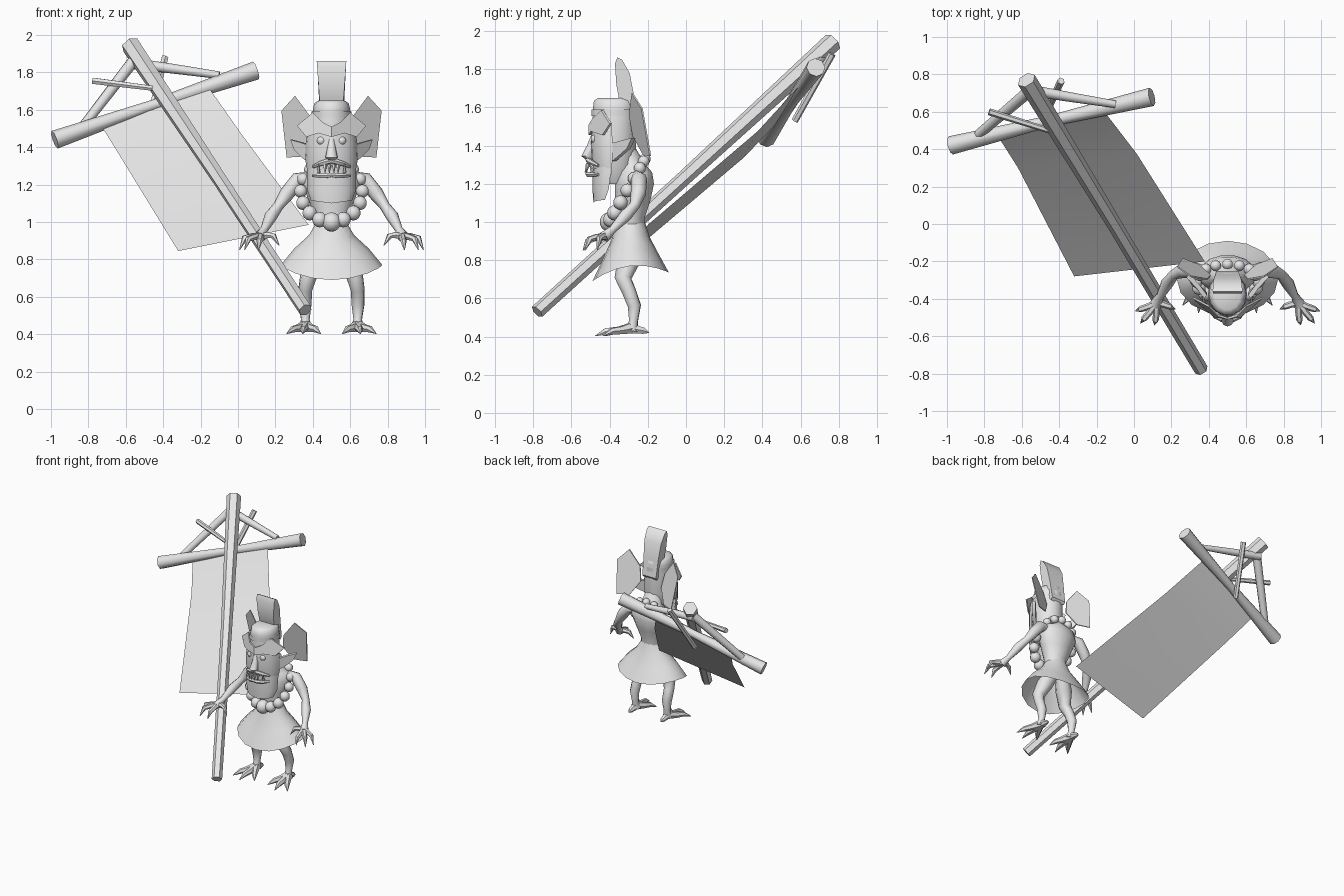
import bpy, bmesh, math
from mathutils import Vector, Quaternion

grey = bpy.data.materials.new("plain grey")
grey.diffuse_color = (0.8, 0.8, 0.8, 1)
CX = 0.5  # figure's centre line


def finish(bm, name, angle=50):
    bmesh.ops.recalc_face_normals(bm, faces=bm.faces)
    me = bpy.data.meshes.new(name)
    bm.to_mesh(me)
    bm.free()
    me.materials.append(grey)
    ob = bpy.data.objects.new(name, me)
    bpy.context.collection.objects.link(ob)
    bpy.ops.object.select_all(action='DESELECT')
    bpy.context.view_layer.objects.active = ob
    ob.select_set(True)
    if angle:
        bpy.ops.object.shade_smooth_by_angle(angle=math.radians(angle))
    return ob


def skin(bm, rings, caps=True, closed=True):
    rows = [[bm.verts.new(p) for p in r] for r in rings]
    n = len(rows[0])
    for a, b in zip(rows, rows[1:]):
        for i in range(n if closed else n - 1):
            j = (i + 1) % n
            bm.faces.new((a[i], a[j], b[j], b[i]))
    if caps:
        bm.faces.new(rows[0])
        bm.faces.new(rows[-1])


def add_tube(bm, pts, radii, n=8):
    # round section carried along a path
    pts = [Vector(p) for p in pts]
    t = (pts[1] - pts[0]).normalized()
    q = t.to_track_quat('Z', 'Y')
    rings = []
    for i, p in enumerate(pts):
        d = (pts[min(i + 1, len(pts) - 1)] - pts[max(i - 1, 0)]).normalized()
        q = t.rotation_difference(d) @ q
        t = d
        rings.append([p + q @ Vector((math.cos(k * math.tau / n), math.sin(k * math.tau / n), 0)) * radii[i]
                      for k in range(n)])
    skin(bm, rings)


def tubes(name, items, n=8):
    bm = bmesh.new()
    for pts, radii in items:
        add_tube(bm, pts, radii, n)
    return finish(bm, name)


def loft(name, rows, n=14, caps=True):
    # rows: z, centre y, x radius, y radius
    bm = bmesh.new()
    skin(bm, [[(CX + rx * math.cos(k * math.tau / n), cy + ry * math.sin(k * math.tau / n), z)
               for k in range(n)] for z, cy, rx, ry in rows], caps)
    return finish(bm, name)


def plate(name, pts, offset, angle=30):
    # flat outline with a small thickness
    bm = bmesh.new()
    skin(bm, [[Vector(p) for p in pts], [Vector(p) + Vector(offset) for p in pts]])
    return finish(bm, name, angle)


def ball(bm, p, r):
    g = bmesh.ops.create_uvsphere(bm, u_segments=10, v_segments=7, radius=r)
    bmesh.ops.translate(bm, verts=g['verts'], vec=p)


# banner frame
tubes("banner_pole", [([(-.575, .77, 1.945), (-.1, -.01, 1.23), (.36, -.78, .53)], [.052, .04, .038])], 6)
tubes("banner_crossbar", [([(-.98, .42, 1.44), (-.45, .55, 1.625), (.095, .68, 1.81)], [.05, .03, .05])], 8)
tubes("left_brace", [([(-.83, .48, 1.51), (-.56, .71, 1.86)], [.026, .032])])
tubes("right_brace", [([(-.58, .72, 1.85), (-.35, .68, 1.82), (-.1, .64, 1.785)], [.03, .026, .02])])
tubes("thin_stick", [([(-.775, .6, 1.755), (-.455, .5, 1.715)], [.019, .015])], 6)
tubes("back_stick", [([(-.39, .765, 1.88), (-.48, .57, 1.53)], [.02, .018])], 6)

# cloth: top edge, fold, bottom edge
bm = bmesh.new()
skin(bm, [[(-.725, .465, 1.505), (-.15, .59, 1.71)], [(-.62, .30, 1.335), (.015, .375, 1.475)],
          [(-.32, -.28, .845), (.378, -.2, .985)]], False, False)
finish(bm, "banner_cloth", 40)

# torso and skirt
loft("torso", [(.93, -.29, .09, .075), (1.02, -.29, .085, .075), (1.11, -.28, .12, .095),
               (1.2, -.27, .155, .105), (1.26, -.265, .14, .09), (1.3, -.28, .075, .07), (1.4, -.33, .06, .06)])
bm = bmesh.new()
rings = []
N = 16
for f, rx, ry in ((0, .08, .075), (.3, .12, .1), (.62, .2, .145), (1, .272, .2)):
    ring = []
    for k in range(N):
        c, s = math.cos(k * math.tau / N), math.sin(k * math.tau / N)
        hem = .7125 + .0225 * s + .0575 * c * c
        ring.append((CX + rx * c, -.29 + ry * s, 1 + (hem - 1) * f))
    rings.append(ring)
skin(bm, rings, False)
finish(bm, "skirt")

# head
loft("head", [(1.2, -.37, .06, .07), (1.26, -.375, .09, .1), (1.38, -.375, .105, .115), (1.5, -.375, .105, .118),
              (1.6, -.375, .1, .115), (1.635, -.375, .092, .11), (1.65, -.375, .07, .085)])
loft("head_band", [(1.555, -.375, .108, .122), (1.59, -.375, .108, .122)], 14, False)

# curved mask and beard: z, half width, depth, centre y
def shell(name, rows, n=10):
    bm = bmesh.new()
    skin(bm, [[(CX - w * math.cos(math.pi * k / n), cy - d * math.sin(math.pi * k / n), z + lift * abs(math.cos(math.pi * k / n)))
               for k in range(n + 1)] for z, w, d, cy, lift in rows], False, False)
    return finish(bm, name)


shell("mask", [(1.24, .125, .09, -.39, .01), (1.33, .14, .11, -.385, 0),
               (1.42, .138, .115, -.385, 0), (1.5, .125, .105, -.39, .02)])
shell("beard", [(1.1, .11, .06, -.425, .015), (1.17, .13, .085, -.405, 0), (1.27, .13, .1, -.39, .02)])

# nose, lips and teeth
tubes("nose", [([(CX, -.475, 1.47), (CX, -.495, 1.4), (CX, -.515, 1.345), (CX, -.495, 1.325)],
                [.015, .022, .033, .016])])
mouth = []
for dz, bow in ((.022, .02), (-.025, -.008)):
    mouth.append(([(CX + .1 * t, -.515 + .055 * t * t, 1.285 + dz + bow * (1 - t * t) - .012 * abs(t))
                   for t in (-1, -.6, -.25, 0, .25, .6, 1)], [.008, .014, .015, .013, .015, .014, .008]))
tubes("lips", mouth, 6)
tubes("teeth", [([(CX + x, -.515 + x * x * 5, 1.285 - d * .02), (CX + x, -.53 + x * x * 5, 1.285 + d * .025)], [.011, .002])
                for x, d in ((-.07, 1), (-.035, -1), (-.012, -1), (.012, -1), (.035, -1), (.07, 1))], 5)

# crest: folded blade along the top of the head
prof = [(-.345, 1.61), (-.365, 1.72), (-.372, 1.83), (-.36, 1.862), (-.335, 1.85), (-.295, 1.78),
        (-.272, 1.66), (-.25, 1.52), (-.265, 1.5)]
bm = bmesh.new()
skin(bm, [[(CX + s * (.06 + .055 * max(0, z - 1.6) / .26 * .35), y, z) for y, z in prof] for s in (-1, 1)])
finish(bm, "crest", 40)

for s, side in ((-1, "left"), (1, "right")):
    def P(x, y, z):
        return (CX + s * x, y, z)

    # side fan, brow plate, eye and pointed ear
    plate(side + "_fan", [P(.195, -.285, 1.675), P(.268, -.235, 1.595), P(.24, -.19, 1.345),
                          P(.15, -.225, 1.35), P(.09, -.28, 1.45), P(.11, -.3, 1.56)], (0, .008, 0))
    plate(side + "_brow", [P(0, -.51, 1.455), P(.07, -.5, 1.475), P(.135, -.44, 1.455), P(.185, -.4, 1.515),
                           P(.1, -.445, 1.585), P(.05, -.495, 1.535), P(0, -.51, 1.51)], (0, .012, 0))
    bm = bmesh.new()
    ball(bm, P(.055, -.475, 1.435), .024)
    finish(bm, side + "_eye")
    plate(side + "_ear", [P(.125, -.4, 1.41), P(.165, -.345, 1.425), P(.22, -.285, 1.44), P(.2, -.31, 1.385),
                          P(.16, -.355, 1.345), P(.125, -.385, 1.32)], (-s * .015, .02, 0))

    # arm with three fingers and a thumb
    tubes(side + "_arm", [([P(.12, -.26, 1.235), P(.18, -.245, 1.225), P(.24, -.25, 1.15), P(.285, -.27, 1.085),
                            P(.325, -.32, 1.03), P(.36, -.385, .96), P(.385, -.43, .92)],
                           [.035, .042, .04, .028, .034, .021, .032])])
    wrist = P(.38, -.42, .925)
    tubes(side + "_fingers", [([wrist, P(*m), P(*k), P(*e)], [.022, .018, .017, .002]) for m, k, e in (
        ((.42, -.44, .925), (.465, -.455, .915), (.492, -.465, .85)),
        ((.415, -.47, .92), (.445, -.505, .91), (.465, -.53, .85)),
        ((.38, -.475, .915), (.385, -.515, .9), (.39, -.54, .85)),
        ((.34, -.43, .93), (.31, -.44, .925), (.28, -.455, .875)))], 6)

    # leg
    tubes(side + "_leg", [([P(.05, -.27, .89), P(.09, -.3, .8), P(.125, -.33, .705), P(.14, -.3, .64),
                            P(.142, -.27, .56), P(.14, -.275, .48), P(.14, -.285, .43)],
                           [.055, .06, .045, .038, .036, .024, .036])])
    # clawed foot
    ankle = P(.14, -.285, .445)
    tubes(side + "_toes", [([ankle, P(*m), P(*k), P(*e)], [.032, .023, .019, .002]) for m, k, e in (
        ((.175, -.34, .432), (.205, -.39, .427), (.24, -.435, .403)),
        ((.145, -.355, .432), (.15, -.42, .427), (.155, -.475, .403)),
        ((.11, -.34, .432), (.085, -.385, .427), (.058, -.425, .403)),
        ((.14, -.25, .435), (.14, -.22, .43), (.14, -.195, .42)))], 6)

# necklace: tilted ring of beads, largest at the front
bm = bmesh.new()
count = 16
for k in range(count):
    a = k * math.tau / count
    f = (1 - math.cos(a)) / 2      # 0 front, 1 back
    ball(bm, (CX + .165 * math.sin(a), -.4 + .185 * f, 1.0 + .33 * f), .052 if k == 0 else .042 - .012 * f)
finish(bm, "bead_necklace")
